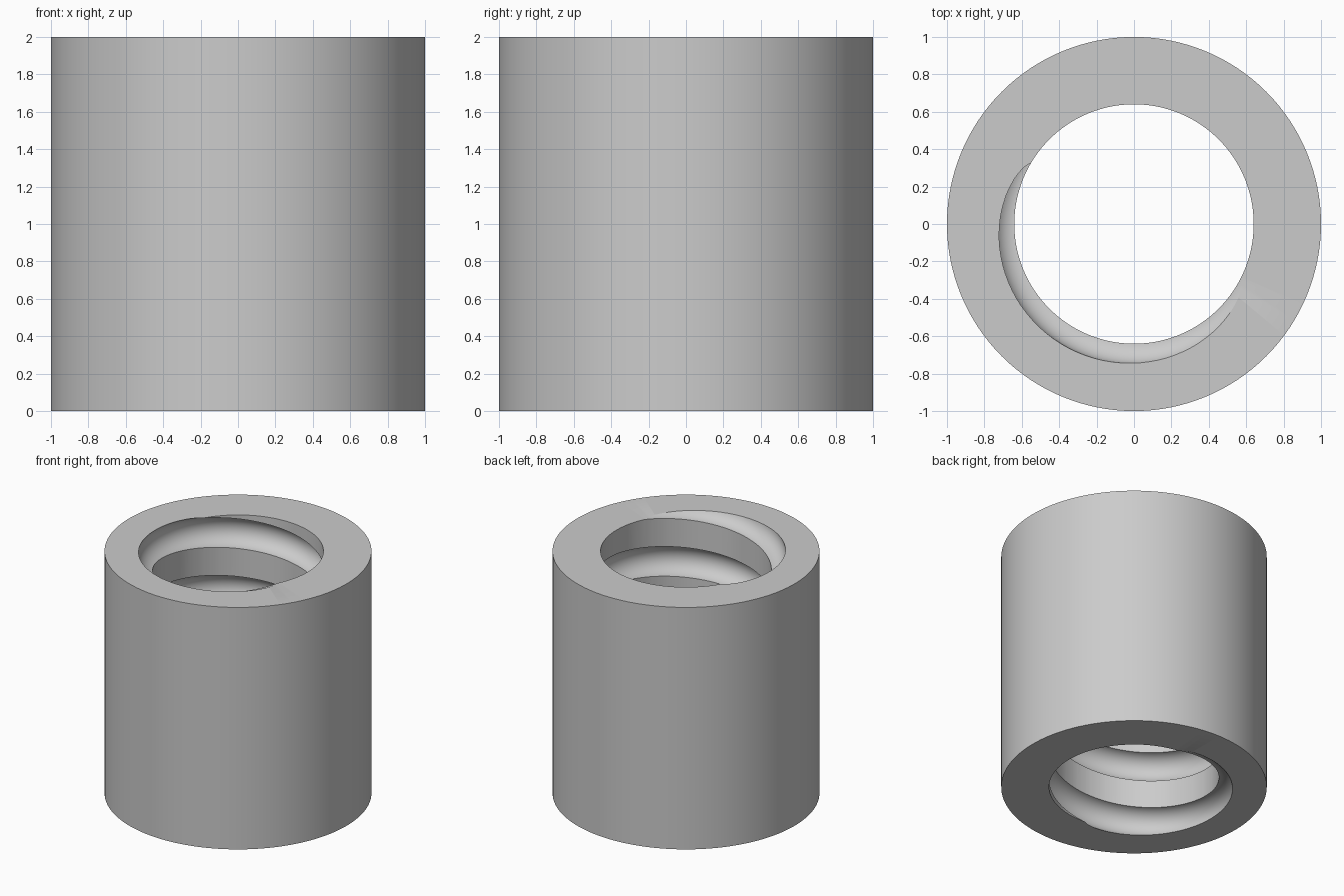
import bpy, bmesh, math

if "Cube" in bpy.data.objects:
    bpy.data.objects.remove(bpy.data.objects["Cube"])

OUTER, BORE, HEIGHT = 1.0, 0.64, 2.0
PITCH = 0.477              # rise per turn, right-handed
GROOVE_R = 0.1235          # groove section radius
GROOVE_C = 0.6265          # distance of groove centre from the axis
TOP_ANGLE = 242            # angle at which the groove centre meets the top face

steel = bpy.data.materials.new("plain grey")
steel.diffuse_color = (0.6, 0.6, 0.6, 1)
steel.use_nodes = True
steel.node_tree.nodes["Principled BSDF"].inputs["Base Color"].default_value = steel.diffuse_color


def swept_mesh(name, rings, close_sweep):
    """Skin closed rings of points into one solid."""
    bm = bmesh.new()
    loops = [[bm.verts.new(p) for p in ring] for ring in rings]
    n, m = len(loops), len(loops[0])
    for i in range(n if close_sweep else n - 1):
        a, b = loops[i], loops[(i + 1) % n]
        for j in range(m):
            k = (j + 1) % m
            bm.faces.new((a[j], a[k], b[k], b[j]))
    if not close_sweep:
        bm.faces.new(loops[0])
        bm.faces.new(loops[-1])
    bmesh.ops.recalc_face_normals(bm, faces=bm.faces)
    mesh = bpy.data.meshes.new(name)
    bm.to_mesh(mesh)
    bm.free()
    mesh.materials.append(steel)
    obj = bpy.data.objects.new(name, mesh)
    bpy.context.collection.objects.link(obj)
    return obj


def polar(r, angle, z):
    return (r * math.cos(angle), r * math.sin(angle), z)


# Thick-walled sleeve
SEG = 128
section = [(BORE, 0), (OUTER, 0), (OUTER, HEIGHT), (BORE, HEIGHT)]
sleeve = swept_mesh("threaded_sleeve",
                    [[polar(r, math.tau * i / SEG, z) for r, z in section]
                     for i in range(SEG)], True)

# Helical groove cutter running past both ends
STEP, SIDES = 3.75, 40
first = TOP_ANGLE - 360 * (HEIGHT + 0.3) / PITCH
last = TOP_ANGLE + 360 * 0.3 / PITCH
rings = []
for i in range(int((last - first) / STEP) + 1):
    deg = first + i * STEP
    z0 = HEIGHT + (deg - TOP_ANGLE) / 360 * PITCH
    rings.append([polar(GROOVE_C + GROOVE_R * math.cos(math.tau * j / SIDES),
                        math.radians(deg),
                        z0 + GROOVE_R * math.sin(math.tau * j / SIDES))
                  for j in range(SIDES)])
cutter = swept_mesh("groove_cutter", rings, False)
cutter.hide_render = True

# Cut the groove, then smooth the curved walls
cut = sleeve.modifiers.new("groove", 'BOOLEAN')
cut.operation = 'DIFFERENCE'
cut.solver = 'EXACT'
cut.object = cutter
bpy.ops.object.select_all(action='DESELECT')
sleeve.select_set(True)
bpy.context.view_layer.objects.active = sleeve
bpy.ops.object.modifier_apply(modifier=cut.name)
bpy.data.objects.remove(cutter)
bpy.ops.object.shade_smooth_by_angle(angle=math.radians(30))
